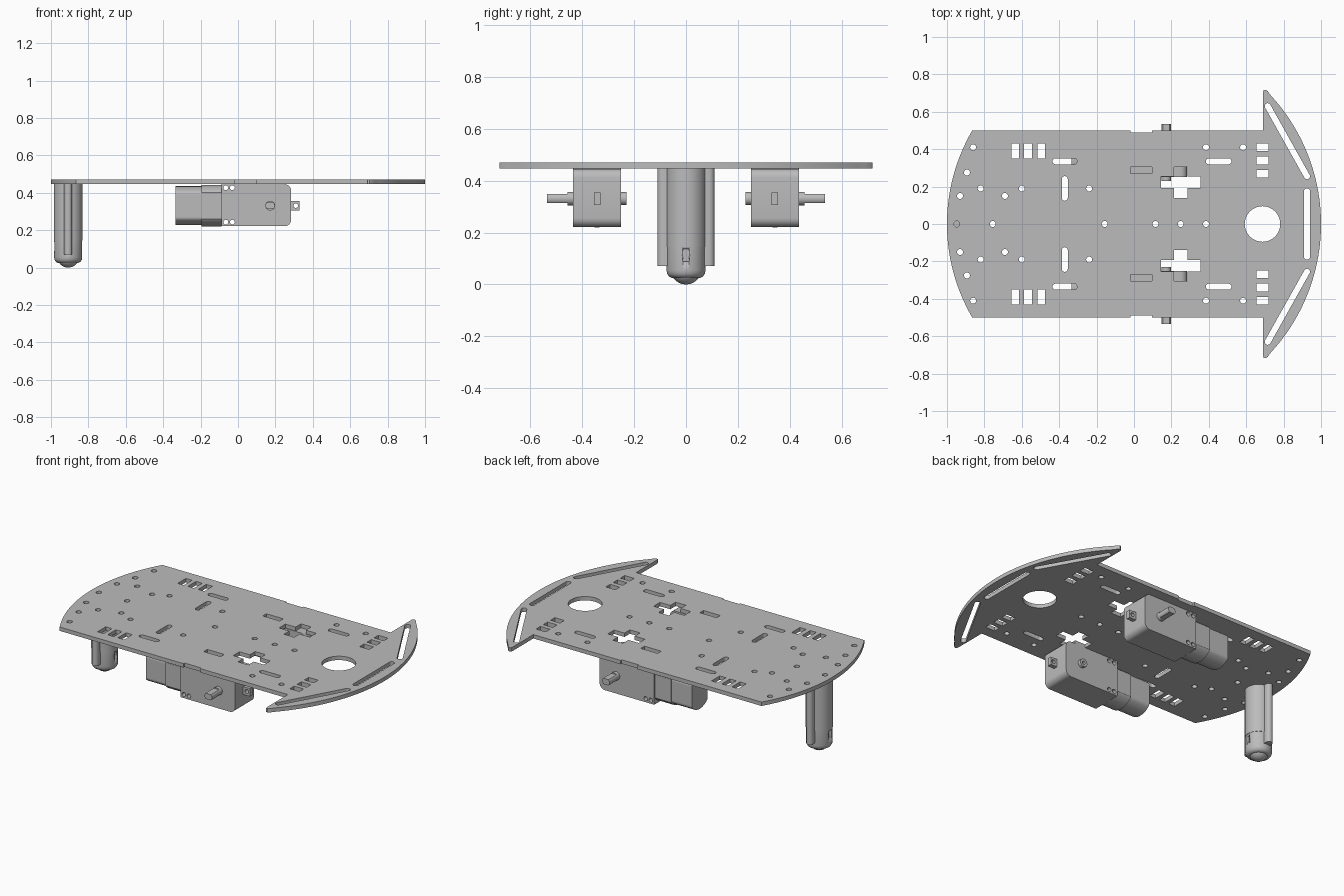
import bpy, bmesh
from math import sin, cos, pi, sqrt, atan2
from mathutils import Matrix, Vector

cube = bpy.data.objects.get("Cube")
if cube:
    bpy.data.objects.remove(cube, do_unlink=True)

grey = bpy.data.materials.new("plain grey")
grey.use_nodes = True
grey.diffuse_color = (0.5, 0.5, 0.5, 1)
grey.node_tree.nodes["Principled BSDF"].inputs["Base Color"].default_value = (0.5, 0.5, 0.5, 1)

# Orientation of a flat profile: lying down, facing the front, facing the side
FLAT = Matrix.Identity(3)
FRONT = Matrix(((1, 0, 0), (0, 0, -1), (0, 1, 0)))
SIDE = Matrix(((0, 0, 1), (1, 0, 0), (0, 1, 0)))


def finish(name, bm):
    bmesh.ops.remove_doubles(bm, verts=bm.verts, dist=1e-5)
    bmesh.ops.recalc_face_normals(bm, faces=bm.faces)
    mesh = bpy.data.meshes.new(name)
    bm.to_mesh(mesh)
    bm.free()
    mesh.materials.clear()
    mesh.materials.append(grey)
    ob = bpy.data.objects.new(name, mesh)
    bpy.context.collection.objects.link(ob)
    bpy.ops.object.select_all(action='DESELECT')
    ob.select_set(True)
    bpy.context.view_layer.objects.active = ob
    bpy.ops.object.shade_smooth_by_angle(angle=pi / 6)
    return ob


def slab(name, loops, thickness, turn, centre):
    """Extrude an outline with holes, turn it and move it into place."""
    curve = bpy.data.curves.new(name, 'CURVE')
    curve.dimensions = '2D'
    curve.fill_mode = 'BOTH'
    curve.extrude = thickness / 2
    for loop in loops:
        spline = curve.splines.new('POLY')
        spline.points.add(len(loop) - 1)
        for point, (x, y) in zip(spline.points, loop):
            point.co = (x, y, 0, 1)
        spline.use_cyclic_u = True
    temp = bpy.data.objects.new("outline", curve)
    bpy.context.collection.objects.link(temp)
    deps = bpy.context.evaluated_depsgraph_get()
    mesh = bpy.data.meshes.new_from_object(temp.evaluated_get(deps))
    bpy.data.objects.remove(temp, do_unlink=True)
    bm = bmesh.new()
    bm.from_mesh(mesh)
    bmesh.ops.transform(bm, verts=bm.verts,
                        matrix=Matrix.Translation(centre) @ turn.to_4x4())
    return finish(name, bm)


def disc(x, y, r, wide=9, tall=9, n=24):
    """Circle, optionally flattened at half width or half height."""
    pts = [(r * cos(2 * pi * i / n), r * sin(2 * pi * i / n)) for i in range(n)]
    return [(x + max(-wide, min(wide, a)), y + max(-tall, min(tall, b))) for a, b in pts]


def rect(x0, x1, y0, y1):
    return [(x0, y0), (x1, y0), (x1, y1), (x0, y1)]


def slot(x0, y0, x1, y1, r=0.016, n=8):
    a = atan2(y1 - y0, x1 - x0)
    ends = ((x1, y1, a - pi / 2), (x0, y0, a + pi / 2))
    return [(x + r * cos(s + pi * i / n), y + r * sin(s + pi * i / n))
            for x, y, s in ends for i in range(n + 1)]


def cross(x, y, long, tall, arm, stem):
    q = [(long, arm), (stem, arm), (stem, tall)]
    pts = q + [(-a, b) for a, b in q[::-1]]
    pts += [(-a, -b) for a, b in pts]
    return [(x + a, y + b) for a, b in pts]


def flip(loop):
    return [(x, -y) for x, y in loop[::-1]]


# Deck outline: bowed bumper, pointed horns, side notches, rounded tail
R = 1.015
bow = [(1 - R + sqrt(R * R - y * y), y) for y in (0.69 * i / 20 for i in range(21))]
horn = [(0.715, 0.71), (0.703, 0.718), (0.693, 0.715), (0.69, 0.705), (0.69, 0.5)]
notch = [(0.095, 0.5), (0.095, 0.49), (-0.02, 0.49), (-0.02, 0.5)]
T = 0.993
tail = [(-1 + T - sqrt(T * T - y * y), y) for y in (0.5 - 0.5 * i / 16 for i in range(17))]
half = bow + horn + notch + tail
outline = half + flip(half)[1:-1]

# Deck cut-outs: those on one side, then those on the centre line
side = [slot(0.715, 0.63, 0.925, 0.255), slot(0.4, 0.335, 0.505, 0.335),
        slot(-0.42, 0.335, -0.32, 0.335), slot(-0.37, 0.14, -0.37, 0.24),
        rect(-0.02, 0.095, 0.27, 0.305), cross(0.25, 0.223, 0.105, 0.083, 0.031, 0.035)]
side += [rect(0.655, 0.72, y, y + 0.042) for y in (0.248, 0.319, 0.389)]
side += [rect(x, x + 0.042, 0.35, 0.43) for x in (-0.656, -0.587, -0.517)]
for x, y in ((-0.86, 0.41), (-0.893, 0.275), (-0.93, 0.15), (-0.82, 0.19), (-0.69, 0.15),
             (-0.6, 0.19), (-0.24, 0.19), (0.385, 0.41), (0.583, 0.41)):
    side.append(disc(x, y, 0.016, n=16))
middle = [disc(x, 0, 0.016, n=16) for x in (-0.948, -0.755, -0.157, 0.115, 0.25, 0.385)]
middle += [disc(0.687, 0, 0.095, n=48), slot(0.925, -0.175, 0.925, 0.175)]
slab("deck", [outline] + side + [flip(h) for h in side] + middle,
     0.024, FLAT, (0, 0, 0.458))

# Geared motors, one on each side
top, low, end, rad = 0.446, 0.221, 0.284, 0.035
box = [(-0.088, top), (-0.088, low)]
box += [(end - rad + rad * sin(a), low + rad - rad * cos(a)) for a in (pi * i / 12 for i in range(7))]
box += [(end - rad + rad * cos(a), top - rad + rad * sin(a)) for a in (pi * i / 12 for i in range(7))]
screw_holes = [disc(x, z, 0.013, n=16) for x in (-0.065, -0.03) for z in (0.243, 0.427)]
axle_x, axle_z, mid = 0.172, 0.331, 0.3425

for s, label in ((1, "left"), (-1, "right")):
    y = s * mid
    slab(label + "_gearbox", [box] + screw_holes, 0.185, FRONT, (0, y, 0))
    slab(label + "_motor_can", [disc(0, 0, 0.104, wide=0.077, n=64)], 0.14, SIDE,
         (-0.264, y, axle_z))
    slab(label + "_motor_strap", [disc(0, 0, 0.111, wide=0.084, n=64)], 0.108, SIDE,
         (-0.141, y, axle_z))
    slab(label + "_mount_tab", [rect(0.28, 0.33, 0.306, 0.355), disc(0.309, axle_z, 0.012)],
         0.026, FRONT, (0, y, 0))
    slab(label + "_axle_collar", [disc(axle_x, axle_z, 0.026)], 0.022, FRONT,
         (0, s * 0.445, 0))
    slab(label + "_axle", [disc(axle_x, axle_z, 0.025, tall=0.018, n=48)], 0.1, FRONT,
         (0, s * 0.485, 0))
    slab(label + "_inner_boss", [disc(axle_x, axle_z, 0.025), disc(axle_x, axle_z, 0.01)],
         0.022, FRONT, (0, s * 0.241, 0))

# Caster: post, side ribs, ball cup and ball
cx = -0.908
slab("caster_post", [disc(cx, 0, 0.077, n=48)], 0.302, FLAT, (0, 0, 0.296))
for s, label in ((1, "left"), (-1, "right")):
    slab(label + "_caster_rib", [slot(cx, s * 0.06, cx, s * 0.089, 0.021)], 0.376, FLAT,
         (0, 0, 0.259))

bm = bmesh.new()
profile = [(0, 0.025), (0.055, 0.025), (0.066, 0.031), (0.073, 0.042), (0.075, 0.055),
           (0.075, 0.146), (0, 0.146)]
verts = [bm.verts.new((r, 0, z)) for r, z in profile]
edges = [bm.edges.new(pair) for pair in zip(verts, verts[1:])]
bmesh.ops.spin(bm, geom=verts + edges, cent=(0, 0, 0), axis=(0, 0, 1),
               angle=2 * pi, steps=48)
bmesh.ops.translate(bm, verts=bm.verts, vec=(cx, 0, 0))
cup = finish("caster_cup", bm)

# Small windows cut into the cup
bm = bmesh.new()
for i in range(4):
    spot = Matrix.Rotation(pi / 2 * i, 4, 'Z') @ Vector((0.075, 0, 0.112))
    turn = Matrix.Rotation(pi / 2 * i, 4, 'Z') @ Matrix.Diagonal((0.03, 0.022, 0.048, 1))
    bmesh.ops.create_cube(bm, size=1,
                          matrix=Matrix.Translation(spot + Vector((cx, 0, 0))) @ turn)
cutter = finish("window_cutter", bm)
cutter.hide_render = True
mod = cup.modifiers.new("windows", 'BOOLEAN')
mod.operation = 'DIFFERENCE'
mod.object = cutter
bpy.context.view_layer.objects.active = cup
bpy.ops.object.modifier_apply(modifier=mod.name)
bpy.data.objects.remove(cutter, do_unlink=True)

bm = bmesh.new()
bmesh.ops.create_uvsphere(bm, u_segments=32, v_segments=16, radius=0.06,
                          matrix=Matrix.Translation((cx, 0, 0.06)))
finish("caster_ball", bm)
